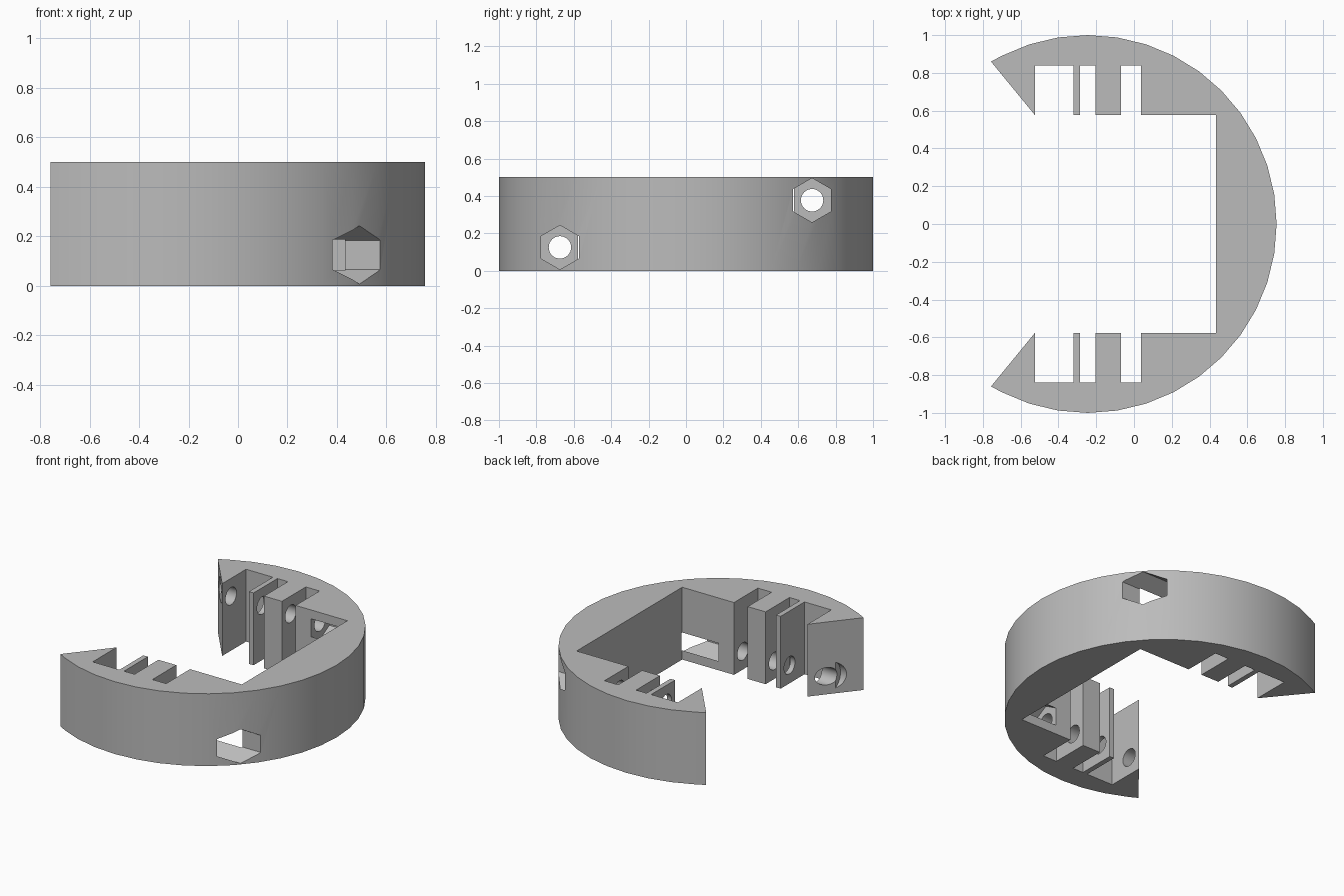
import bpy, bmesh, math
from mathutils import Matrix

cube = bpy.data.objects.get("Cube")
if cube:
    bpy.data.objects.remove(cube, do_unlink=True)

HEIGHT, RADIUS, CENTRE_X = 0.5, 1.0, -0.245
INNER_Y, SLOT_Y = 0.577, 0.838
BOLT_Y = 0.674


def make_object(name, bm):
    bmesh.ops.recalc_face_normals(bm, faces=bm.faces)
    mesh = bpy.data.meshes.new(name)
    bm.to_mesh(mesh)
    bm.free()
    obj = bpy.data.objects.new(name, mesh)
    bpy.context.collection.objects.link(obj)
    return obj


def prism_along_x(name, sides, radius, x0, x1, y, z):
    """Prism with a corner pointing up, running from x0 to x1."""
    bm = bmesh.new()
    bmesh.ops.create_cone(bm, cap_ends=True, segments=sides, radius1=radius,
                          radius2=radius, depth=x1 - x0)
    turn = Matrix.Rotation(math.pi / 2, 4, 'Y')
    place = Matrix.Translation(((x0 + x1) / 2, y, z))
    spin = Matrix.Rotation(0 if sides > 6 else math.pi / 6, 4, 'X')
    bmesh.ops.transform(bm, matrix=place @ spin @ turn, verts=bm.verts)
    # Make sure the topmost point is a corner
    if max(v.co.z for v in bm.verts) - z < radius * 0.95:
        back = place @ spin @ place.inverted()
        bmesh.ops.transform(bm, matrix=back, verts=bm.verts)
    return make_object(name, bm)


# Outer arc, from the front tip round to the back tip
tip = (-0.757, 0.86)
arc = [(CENTRE_X + RADIUS * math.cos(math.radians(a)),
        RADIUS * math.sin(math.radians(a))) for a in range(-117, 118, 9)]

# Slotted inside edge of one arm, from the tip to the inner corner
arm = [(-0.525, INNER_Y)]
for start, end in ((-0.525, -0.32), (-0.285, -0.205), (-0.068, 0.037)):
    arm += [(start, INNER_Y), (start, SLOT_Y), (end, SLOT_Y), (end, INNER_Y)]
arm = arm[1:] + [(0.433, INNER_Y)]

outline = [(tip[0], -tip[1])] + arc + [tip] + arm
outline += [(x, -y) for x, y in reversed(arm)]

# Clamp body
bm = bmesh.new()
base = bm.faces.new([bm.verts.new((x, y, 0)) for x, y in outline])
top = bmesh.ops.extrude_face_region(bm, geom=[base])["geom"]
bmesh.ops.translate(bm, vec=(0, 0, HEIGHT),
                    verts=[v for v in top if isinstance(v, bmesh.types.BMVert)])
body = make_object("clamp_ring", bm)

# Bolt hole, hexagonal nut pocket and screw head recess in each arm
cutters = []
for side, z in ((-1, 0.125), (1, 0.377)):
    y = side * BOLT_Y
    cutters += [
        prism_along_x("bolt_hole", 32, 0.06, -1.0, 0.3, y, z),
        prism_along_x("nut_pocket", 6, 0.118, 0.155, 1.0, y, z),
        prism_along_x("head_recess", 32, 0.1, -1.0, -0.64, y, z),
    ]

bpy.context.view_layer.objects.active = body
for cutter in cutters:
    cut = body.modifiers.new(cutter.name, 'BOOLEAN')
    cut.operation = 'DIFFERENCE'
    cut.solver = 'EXACT'
    cut.object = cutter
    bpy.ops.object.modifier_apply(modifier=cut.name)
    bpy.data.objects.remove(cutter, do_unlink=True)

# Grey plastic
grey = bpy.data.materials.new("grey_plastic")
grey.use_nodes = True
colour = (0.5, 0.5, 0.5, 1)
grey.diffuse_color = colour
grey.node_tree.nodes["Principled BSDF"].inputs["Base Color"].default_value = colour
body.data.materials.clear()
body.data.materials.append(grey)

bpy.ops.object.select_all(action='DESELECT')
body.select_set(True)
bpy.ops.object.shade_smooth_by_angle(angle=math.radians(30))
